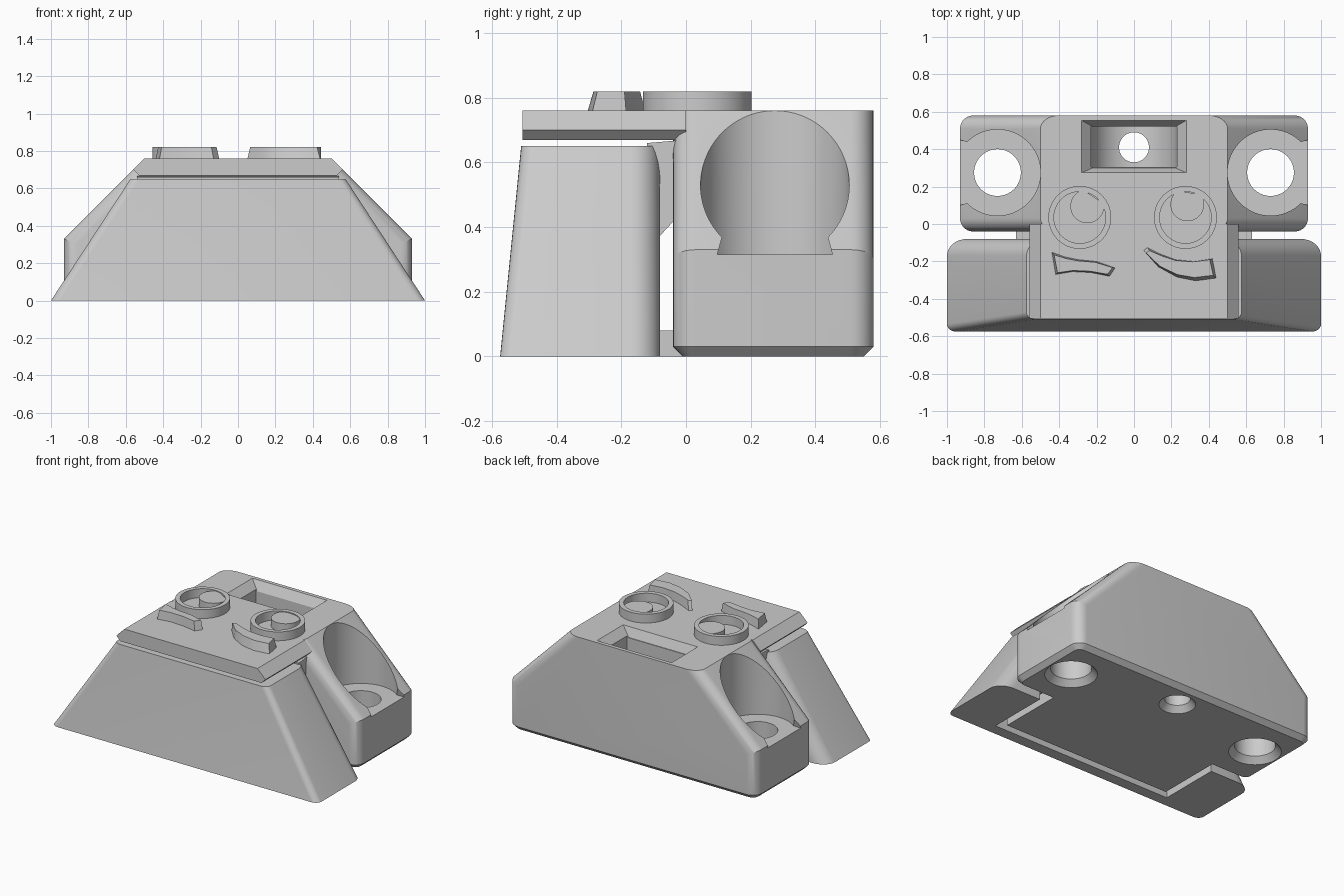
import bpy, bmesh, math

cube = bpy.data.objects.get("Cube")
if cube:
    bpy.data.objects.remove(cube, do_unlink=True)

grey = bpy.data.materials.new("plain_grey")
grey.use_nodes = True
COLOUR = (0.6, 0.6, 0.6, 1)
grey.diffuse_color = COLOUR
grey.node_tree.nodes["Principled BSDF"].inputs["Base Color"].default_value = COLOUR


def circle(cx, cy, r, n=64):
    return [(cx + r * math.cos(2 * math.pi * i / n), cy + r * math.sin(2 * math.pi * i / n)) for i in range(n)]


def rect(x0, x1, y0, y1):
    return [(x0, y0), (x1, y0), (x1, y1), (x0, y1)]


def loft(name, a, b, bevels=()):
    """Closed solid between two matching 3D loops; bevels are (rule, width, segments)."""
    bm = bmesh.new()
    va, vb = [bm.verts.new(p) for p in a], [bm.verts.new(p) for p in b]
    bm.faces.new(va)
    bm.faces.new(vb)
    n = len(va)
    for i in range(n):
        j = (i + 1) % n
        bm.faces.new((va[i], va[j], vb[j], vb[i]))
    bmesh.ops.recalc_face_normals(bm, faces=bm.faces)
    for rule, width, segments in bevels:
        picked = [e for e in bm.edges if rule(e.verts[0].co, e.verts[1].co)]
        bmesh.ops.bevel(bm, geom=picked, offset=width, segments=segments, profile=0.5,
                        affect='EDGES', clamp_overlap=True)
    mesh = bpy.data.meshes.new(name)
    bm.to_mesh(mesh)
    bm.free()
    mesh.materials.append(grey)
    obj = bpy.data.objects.new(name, mesh)
    bpy.context.collection.objects.link(obj)
    return obj


def stack(name, low, high, z0, z1, bevels=()):
    """Solid between two plan outlines at two heights."""
    return loft(name, [(x, y, z0) for x, y in low], [(x, y, z1) for x, y in high], bevels)


def along_y(name, profile, y0, y1, bevels=()):
    """Extrude an x-z profile along y."""
    return loft(name, [(x, y0, z) for x, z in profile], [(x, y1, z) for x, z in profile], bevels)


def cut(target, cutter):
    cutter.hide_render = True
    mod = target.modifiers.new("cut", 'BOOLEAN')
    mod.operation = 'DIFFERENCE'
    mod.solver = 'EXACT'
    mod.object = cutter
    bpy.context.view_layer.objects.active = target
    bpy.ops.object.modifier_apply(modifier=mod.name)
    bpy.data.objects.remove(cutter, do_unlink=True)


# Rear block: sloped shoulders, rounded end corners, chamfered underside
def end_corner(p, q):
    return abs(p.y - q.y) < 0.001 and abs(p.z - q.z) > 0.1


def underside(p, q):
    return max(p.z, q.z) < 0.001


body = along_y("rear_block", [(-0.93, 0), (0.93, 0), (0.93, 0.33), (0.5, 0.76), (-0.5, 0.76), (-0.93, 0.33)],
               -0.04, 0.58, [(end_corner, 0.07, 8), (underside, 0.03, 1)])

# Screw seats and bores in both shoulders
HOLE_Y = 0.275
for side in (-1, 1):
    x = side * 0.73
    seat = circle(x, HOLE_Y, 0.23, 96)
    cut(body, stack("seat_cutter", seat, seat, 0.315, 1))
    inner, outer = sorted((side * 0.87, side * 1.0))
    low = rect(inner, outer, HOLE_Y - 0.178, HOLE_Y + 0.178)
    high = rect(inner, outer, HOLE_Y - 0.15, HOLE_Y + 0.15)
    cut(body, stack("mouth_cutter", low, high, 0.315, 0.42))
    bore = circle(x, HOLE_Y, 0.125)
    cut(body, stack("bore_cutter", bore, bore, -0.1, 0.5))
    cut(body, stack("flare_cutter", circle(x, HOLE_Y, 0.17), bore, -0.01, 0.04))

# Chamfered pocket with a curved floor and a centre bore
cut(body, stack("pocket_lip_cutter", rect(-0.22, 0.22, 0.3, 0.52), rect(-0.29, 0.29, 0.27, 0.56), 0.7, 0.77))
floor = [(-0.23 * math.cos(math.pi * i / 32), 0.62 - 0.23 * math.sin(math.pi * i / 32)) for i in range(33)]
cut(body, along_y("pocket_cutter", [(-0.23, 0.8)] + floor + [(0.23, 0.8)], 0.305, 0.52))
small = circle(0, 0.41, 0.08, 48)
cut(body, stack("centre_bore_cutter", small, small, -0.1, 0.6))
cut(body, stack("centre_flare_cutter", circle(0, 0.41, 0.12, 48), small, -0.01, 0.04))


# Front skirt with rounded uprights and a shallow recess below
def front_upright(p, q):
    return abs(p.z - q.z) > 0.5 and max(p.y, q.y) < -0.3


def rear_upright(p, q):
    return abs(p.z - q.z) > 0.5 and min(p.y, q.y) > -0.2


skirt = stack("front_skirt", rect(-1, 1, -0.575, -0.08), rect(-0.575, 0.575, -0.51, -0.08), 0, 0.65,
              [(front_upright, 0.04, 6), (rear_upright, 0.09, 8)])
recess = rect(-0.68, 0.68, -0.5, 0)
cut(skirt, stack("recess_cutter", recess, recess, -0.1, 0.09))

# Links between the skirt and the rear block
tongue = rect(-0.63, 0.63, -0.45, 0)
stack("base_tongue", tongue, tongue, 0, 0.08)
link = [(-0.12, 0.33), (0, 0.46), (0, 0.67), (-0.12, 0.66)]
loft("upper_link", [(-0.54, y, z) for y, z in link], [(0.54, y, z) for y, z in link])

# Overhanging top plate
along_y("top_plate", [(-0.53, 0.67), (0.53, 0.67), (0.56, 0.70), (0.5, 0.76), (-0.5, 0.76), (-0.56, 0.70)],
        -0.505, 0.0)

# Ring eyes with raised pupils
for name, ex, px, py in (("right", -0.29, -0.25, 0.095), ("left", 0.275, 0.285, 0.105)):
    rim = circle(ex, 0.035, 0.168, 72)
    ring = stack(name + "_eye_ring", rim, rim, 0.74, 0.82)
    well = circle(ex, 0.035, 0.138, 72)
    cut(ring, stack("well_cutter", well, well, 0.7, 0.9))
    r = 0.09
    pupil = [(x, y) for x, y in circle(px, py, r, 72) if math.hypot(x - ex, y - 0.035) < 0.15]
    pupil.sort(key=lambda p: math.atan2(p[1] - py + 0.02, p[0] - px))
    stack(name + "_pupil", pupil, pupil, 0.74, 0.815)


# Curved, tapered whisker blocks
def whisker(name, outline):
    cx = sum(p[0] for p in outline) / len(outline)
    cy = sum(p[1] for p in outline) / len(outline)
    top = [(cx + (x - cx) * 0.92, cy + (y - cy) * 0.8) for x, y in outline]
    stack(name, outline, top, 0.755, 0.82)


whisker("right_whisker", [(-0.44, -0.15), (-0.42, -0.27), (-0.33, -0.255), (-0.23, -0.26), (-0.13, -0.28),
                          (-0.1, -0.235), (-0.2, -0.2), (-0.3, -0.19), (-0.37, -0.175)])
whisker("left_whisker", [(0.05, -0.14), (0.13, -0.23), (0.23, -0.285), (0.33, -0.305), (0.44, -0.29),
                         (0.42, -0.185), (0.32, -0.2), (0.22, -0.19), (0.14, -0.16), (0.07, -0.125)])

# Smooth the rounded surfaces, keep the hard edges
bpy.ops.object.select_all(action='DESELECT')
for obj in bpy.context.collection.objects:
    if obj.type == 'MESH' and grey.name in obj.data.materials:
        obj.select_set(True)
        bpy.context.view_layer.objects.active = obj
bpy.ops.object.shade_smooth_by_angle(angle=math.radians(25))
